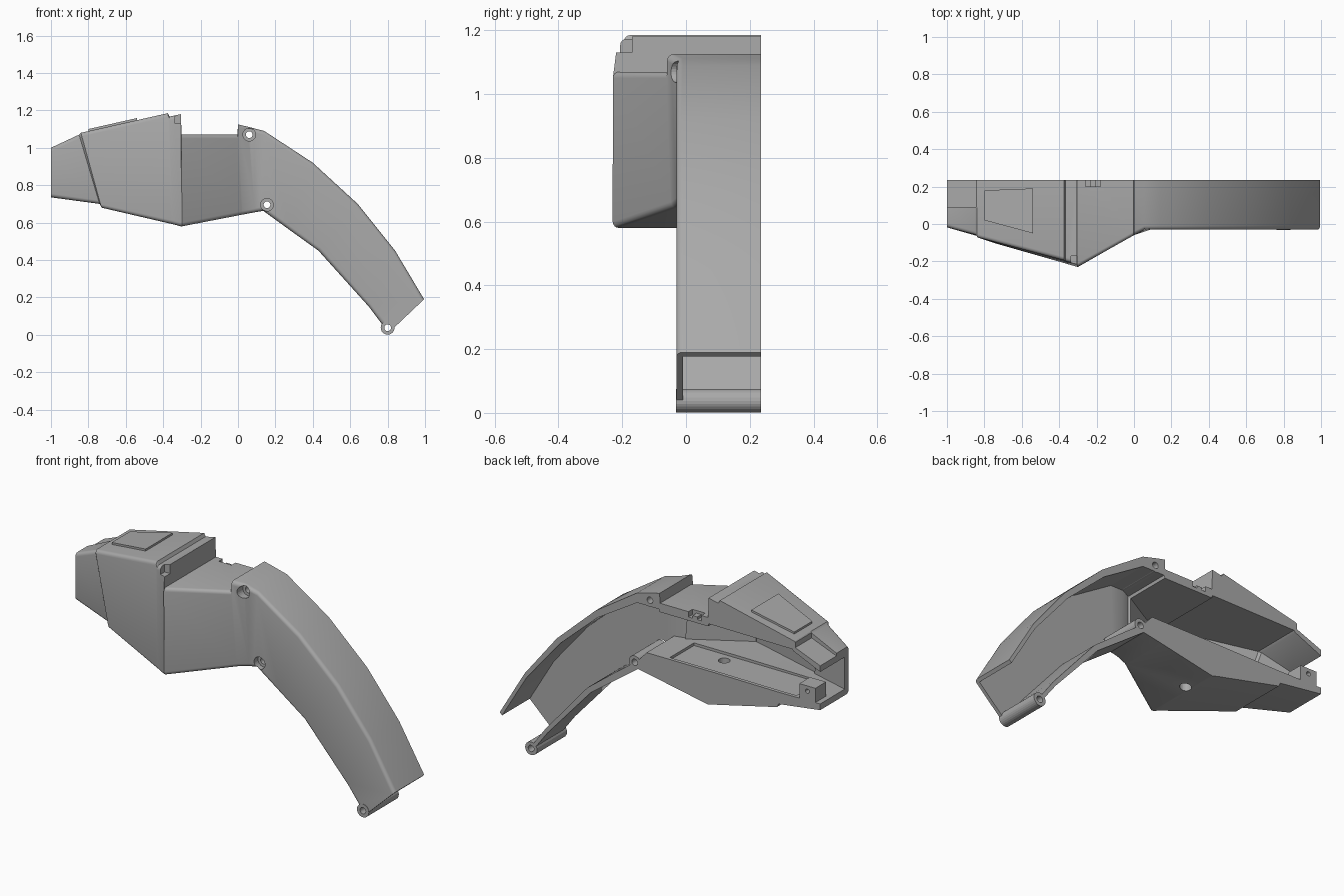
import bpy, bmesh, math
from mathutils import Vector

cube = bpy.data.objects.get("Cube")
if cube:
    bpy.data.objects.remove(cube)

shade = (0.4, 0.4, 0.4, 1)
grey = bpy.data.materials.new("plain_grey")
grey.use_nodes = True
grey.diffuse_color = shade
grey.node_tree.nodes["Principled BSDF"].inputs["Base Color"].default_value = shade
BACK = 0.235
DECK = 1.07
CEILING = 1.035
FLOOR = 0.77


def loft(name, rings):
    """Join matching rings of points into one closed solid."""
    bm = bmesh.new()
    rows = [[bm.verts.new(p) for p in ring] for ring in rings]
    n = len(rows[0])
    for a, b in zip(rows, rows[1:]):
        for i in range(n):
            j = (i + 1) % n
            bm.faces.new((a[i], a[j], b[j], b[i]))
    bm.faces.new(rows[0][::-1])
    bm.faces.new(rows[-1])
    bmesh.ops.recalc_face_normals(bm, faces=bm.faces)
    mesh = bpy.data.meshes.new(name)
    bm.to_mesh(mesh)
    bm.free()
    ob = bpy.data.objects.new(name, mesh)
    bpy.context.collection.objects.link(ob)
    mesh.materials.append(grey)
    return ob


def box(name, low, high):
    x, y, z = low
    X, Y, Z = high
    return loft(name, [[(x, y, h), (X, y, h), (X, Y, h), (x, Y, h)] for h in (z, Z)])


def circle(u, v, radius, sides=24):
    angles = [math.tau * i / sides for i in range(sides)]
    return [(u + radius * math.cos(a), v + radius * math.sin(a)) for a in angles]


def rod(name, x, z, radius, front, back):
    return loft(name, [[(u, y, v) for u, v in circle(x, z, radius)] for y in (front, back)])


def boolean(target, tool, operation="DIFFERENCE"):
    mod = target.modifiers.new(tool.name, "BOOLEAN")
    mod.operation = operation
    mod.solver = "EXACT"
    mod.object = tool
    tool.hide_render = True
    tool.hide_set(True)
    tool.display_type = "WIRE"


def front_at(p):
    """Depth of the front wall: a bulge at the head that narrows to the arm."""
    slope = 0.29 if p.x < -0.3 else 0.57
    y = min(-0.03, -0.23 + slope * abs(p.x + 0.3))
    return y + 0.12 * max(0, p.z - DECK) * (p.x < 0)


def section(top, bottom):
    """Open U-shaped wall section with rounded front corners."""
    t, b = (Vector((x, 0, z)) for x, z in (top, bottom))
    up = (t - b).normalized()
    back = Vector((0, BACK, 0))
    inset = 0.012 if t.x < -0.845 else 0
    ring = [t + back]
    fronts = []
    for p, side in ((t, -1), (b, 1)):
        y = front_at(p) + inset
        radius = 0.003 if p.z == DECK else 0.02
        arc = []
        for k in range(5):
            a = k * math.pi / 8
            depth = y + radius * (1 - math.sin(a))
            arc.append(p + up * side * radius * (1 - math.cos(a)) + Vector((0, depth, 0)))
        ring += arc if p is t else arc[::-1]
        fronts.append(y)
    # Walls thin towards the arm tip; the head has a thick floor and roof
    wall = 0.05 - 0.03 * max(0, t.x)
    ti = t - up * max(wall, t.z - CEILING)
    bi = b + up * (FLOOR - b.z if b.x < 0.1 else wall)
    inner = 0.035 if t.x < 0 else 0.02
    ring += [b + back, bi + back, bi + Vector((0, fronts[1] + inner, 0)),
             ti + Vector((0, fronts[0] + inner, 0)), ti + back]
    return ring


# Shell: top and bottom outline points from the head end to the arm tip
stations = [
    ((-1, 1.0), (-1, .735)),
    ((-.85, 1.07), (-.74, .70)),
    ((-.84, 1.08), (-.73, .68)),
    ((-.375, 1.185), (-.36, .594)),
    ((-.366, 1.167), (-.35, .592)),
    ((-.305, 1.18), (-.305, .58)),
    ((-.302, DECK), (-.3, .58)),
    ((-.003, DECK), (.02, .642)),
    ((0, 1.125), (.025, .643)),
    ((.055, 1.112), (.09, .655)),
    ((.14, 1.09), (.135, .663)),
    ((.4, .92), (.27, .565)),
    ((.64, .7), (.43, .45)),
    ((.84, .45), (.7, .15)),
    ((.995, .19), (.805, .01)),
]
shell = loft("shell", [section(*pair) for pair in stations])

# Screw bosses, counterbores and through holes
screws = {"upper": (.06, 1.07), "lower": (.155, .695), "tip": (.8, .038)}
for key, (x, z) in screws.items():
    front = -0.032 if key == "tip" else 0
    boolean(shell, rod(key + "_boss", x, z, 0.037, front, BACK), "UNION")
for key, (x, z) in screws.items():
    if key != "tip":
        boolean(shell, rod(key + "_counterbore", x, z, 0.034, -0.2, 0.005))
    boolean(shell, rod(key + "_hole", x, z, 0.018, -0.2, 0.4))

# Notches in the front corner and the deck, and a hole in the floor
boolean(shell, box("corner_notch", (-.338, -.3, 1.13), (-.29, -.17, 1.3)))
boolean(shell, box("latch_notch", (-.26, .2, 1.04), (-.18, .3, 1.2)))
drain = [[(u, v, z) for u, v in circle(-0.28, 0.06, 0.03)] for z in (.4, .9)]
boolean(shell, loft("floor_hole", drain))

# Shallow step in the roof at the head end
step = [[(-1.05, y, .965), (-.845, y, 1.045), (-.845, y, 1.2), (-1.05, y, 1.2)] for y in (.09, .3)]
boolean(shell, loft("end_step", step))

# Recessed tray in the head floor
boolean(shell, box("floor_tray", (-.84, 0, FLOOR - .015), (-.05, .215, FLOOR + .08)))

# Raised panel on the sloping roof
outline = [(-.8, .18), (-.54, .19), (-.54, -.05), (-.8, .02)]
loft("roof_panel", [[(x, y, 1.27 + x * .226 + h) for x, y in outline] for h in (-.005, .011)])

# Latch pin and end bracket
box("latch_pin", (-.235, .2, 1.03), (-.205, BACK, 1.055))
bracket = box("end_bracket", (-.97, .14, FLOOR - .005), (-.87, BACK, .85))
boolean(bracket, rod("bracket_hole", -.92, .82, .012, 0, .4))

# Smooth shading that keeps the edges sharp
bpy.ops.object.select_all(action="DESELECT")
shell.select_set(True)
bpy.context.view_layer.objects.active = shell
bpy.ops.object.shade_smooth_by_angle(angle=math.radians(25))
